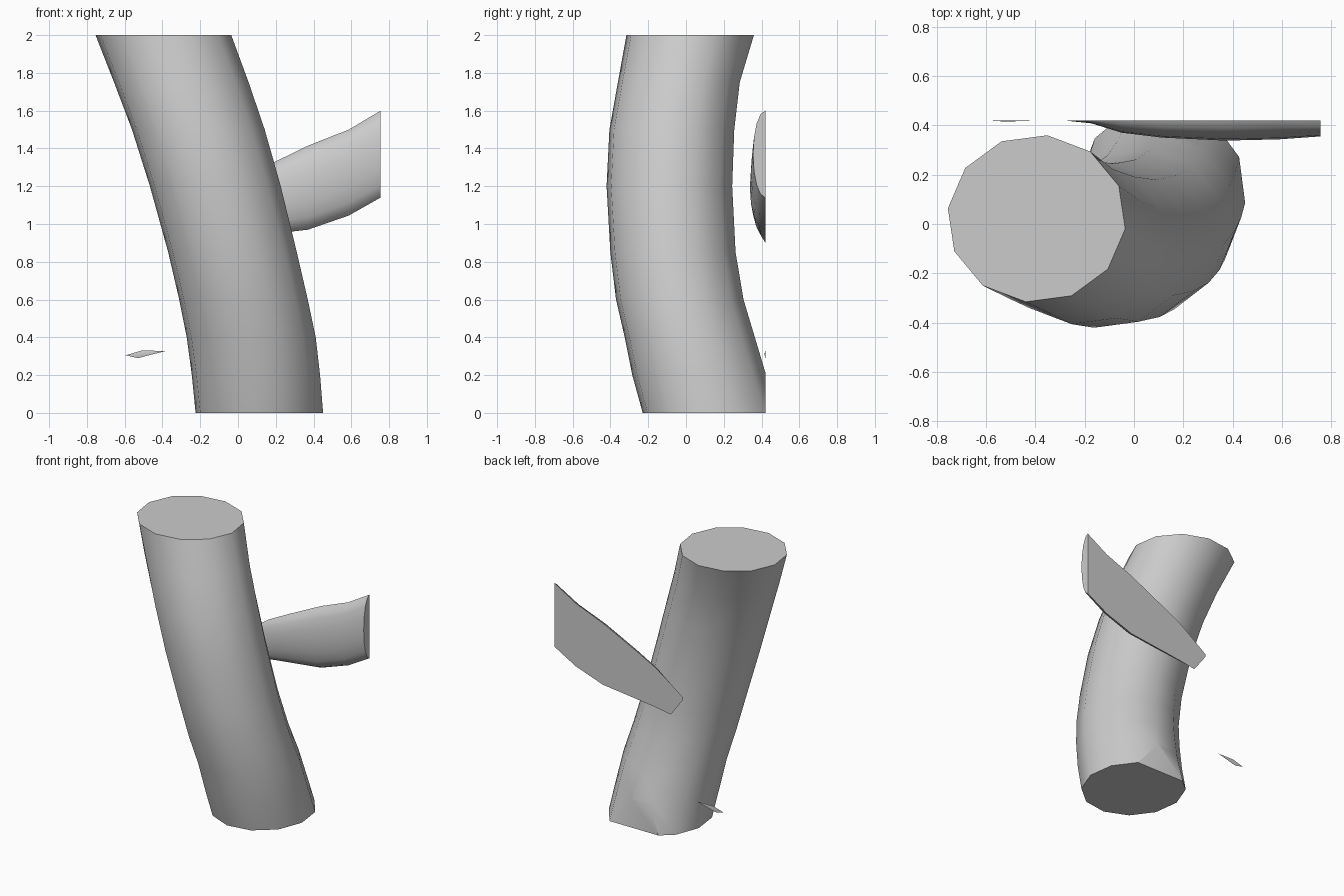
import bpy, bmesh, math

if "Cube" in bpy.data.objects:
    bpy.data.objects.remove(bpy.data.objects["Cube"])

BACK = 0.42  # flat plane that slices the back of every part


def finish(name, bm, angle=40):
    bmesh.ops.recalc_face_normals(bm, faces=bm.faces[:])
    mesh = bpy.data.meshes.new(name)
    bm.to_mesh(mesh)
    bm.free()
    obj = bpy.data.objects.new(name, mesh)
    bpy.context.collection.objects.link(obj)
    bpy.ops.object.select_all(action='DESELECT')
    obj.select_set(True)
    bpy.context.view_layer.objects.active = obj
    bpy.ops.object.shade_smooth_by_angle(angle=math.radians(angle))
    return obj


def loft(rings):
    """Skin closed rings of points and cap both ends."""
    bm = bmesh.new()
    vs = [[bm.verts.new(p) for p in ring] for ring in rings]
    n = len(vs[0])
    for a, b in zip(vs, vs[1:]):
        for i in range(n):
            j = (i + 1) % n
            bm.faces.new((a[i], a[j], b[j], b[i]))
    bm.faces.new(vs[0])
    bm.faces.new(vs[-1])
    return bm


# Trunk: bent twelve-sided tube; sections are z, centre x, radius x, centre y, radius y
trunk_sections = [
    (0.0, 0.113, 0.340, 0.130, 0.362),
    (0.2, 0.095, 0.342, 0.070, 0.357),
    (0.4, 0.070, 0.344, 0.020, 0.347),
    (0.6, 0.029, 0.343, -0.033, 0.340),
    (0.85, -0.029, 0.343, -0.069, 0.334),
    (1.2, -0.120, 0.349, -0.088, 0.335),
    (1.5, -0.210, 0.354, -0.075, 0.333),
    (1.75, -0.300, 0.359, -0.038, 0.325),
    (2.0, -0.395, 0.362, 0.022, 0.340),
]
angles = [math.radians(30 * i - 7) for i in range(12)]
bm = loft([[(cx + rx * math.cos(a), cy + ry * math.sin(a), z) for a in angles]
           for z, cx, rx, cy, ry in trunk_sections])
# slice the bulge off the foot of the trunk
cut = bmesh.ops.bisect_plane(bm, geom=bm.verts[:] + bm.edges[:] + bm.faces[:],
                             plane_co=(0, BACK, 0), plane_no=(0, 1, 0), clear_outer=True)
bmesh.ops.holes_fill(bm, edges=[e for e in bm.edges if e.is_boundary], sides=0)
finish("trunk", bm)

# Branch: shallow sliced tube behind the trunk; sections are x, bottom z, top z, front y
branch_sections = [
    (-0.269, 1.03, 1.05, 0.418),
    (-0.173, 0.90, 1.12, 0.408),
    (-0.05, 0.92, 1.205, 0.370),
    (0.115, 0.94, 1.29, 0.350),
    (0.371, 0.97, 1.415, 0.338),
    (0.587, 1.045, 1.50, 0.343),
    (0.755, 1.14, 1.60, 0.355),
]
rings = []
for x, zb, zt, yf in branch_sections:
    arc = [math.pi * i / 8 for i in range(9)]
    rings.append([(x, BACK - (BACK - yf) * math.sin(t),
                   (zb + zt) / 2 + (zt - zb) / 2 * math.cos(t)) for t in arc])
finish("branch", loft(rings))

# Twig sliver: thin chip lying on the back plane
bm = bmesh.new()
outline = [(-0.595, 0.305), (-0.53, 0.29), (-0.38, 0.328), (-0.51, 0.33)]
base = [bm.verts.new((x, BACK, z)) for x, z in outline]
tip = bm.verts.new((-0.52, BACK - 0.005, 0.311))
bm.faces.new(base)
for i in range(4):
    bm.faces.new((base[i], base[(i + 1) % 4], tip))
finish("twig_sliver", bm)
